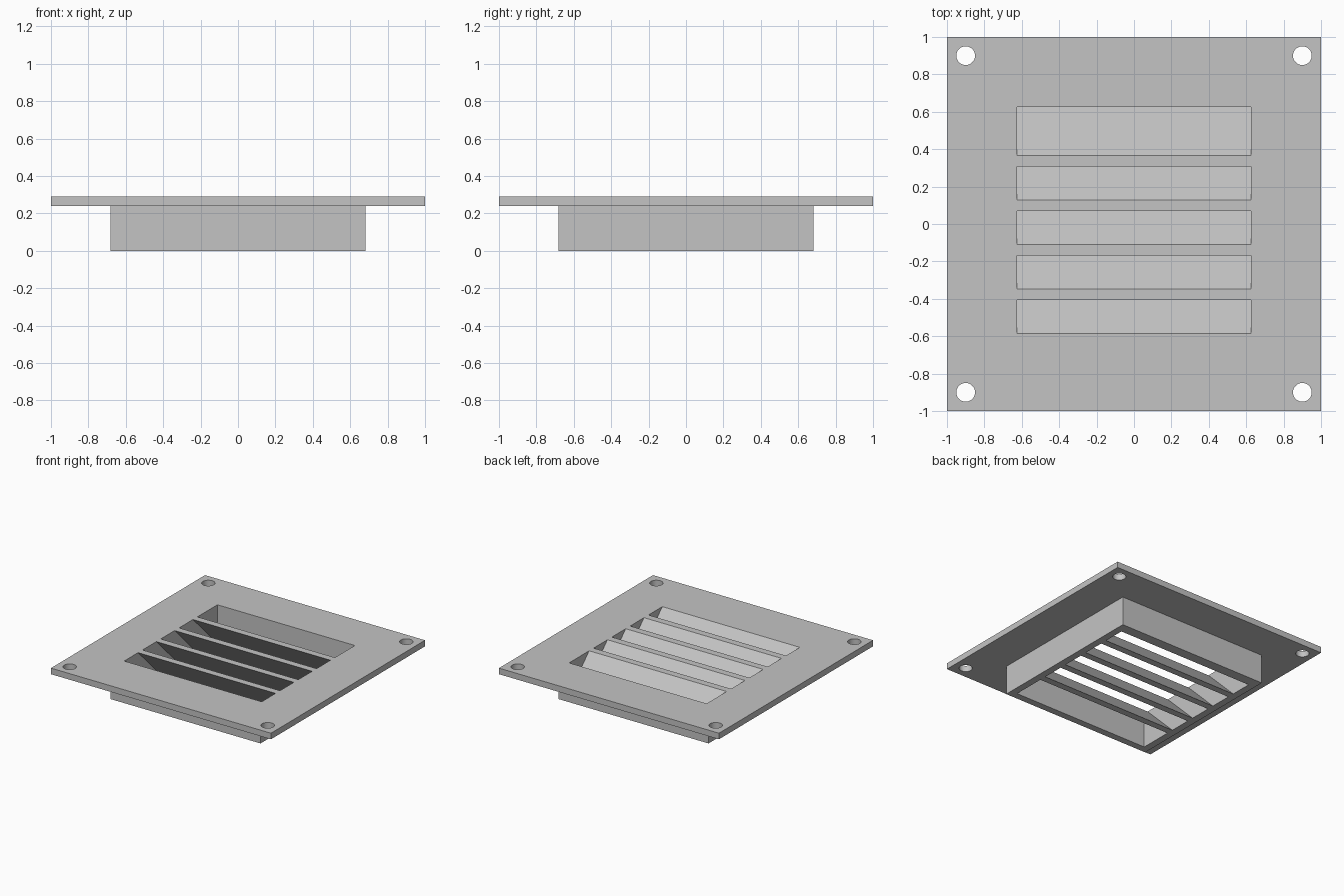
import bpy
import bmesh
from mathutils import Matrix

HEIGHT = 0.29      # overall height
PLATE = 0.05       # flange thickness
DUCT = 0.683       # half width of the duct outside
INNER = 0.625      # half width of the duct inside
PITCH = 0.2375     # spacing of the slats
SLAT = 0.0575      # slat width measured along y
FIRST = -0.585     # upper rear edge of the first slat
OVER = 0.1         # how far cutters reach past the body

if "Cube" in bpy.data.objects:
    bpy.data.objects.remove(bpy.data.objects["Cube"], do_unlink=True)

grey = bpy.data.materials.new("light_grey")
grey.use_nodes = True
colour = (0.55, 0.55, 0.55, 1)
grey.diffuse_color = colour
grey.node_tree.nodes["Principled BSDF"].inputs["Base Color"].default_value = colour


def finish(bm, name):
    bmesh.ops.recalc_face_normals(bm, faces=bm.faces)
    mesh = bpy.data.meshes.new(name)
    bm.to_mesh(mesh)
    bm.free()
    mesh.materials.append(grey)
    obj = bpy.data.objects.new(name, mesh)
    bpy.context.collection.objects.link(obj)
    return obj


def box(name, half, z0, z1):
    bm = bmesh.new()
    bmesh.ops.create_cube(bm, size=1)
    bmesh.ops.scale(bm, vec=(2 * half, 2 * half, z1 - z0), verts=bm.verts)
    bmesh.ops.translate(bm, vec=(0, 0, (z0 + z1) / 2), verts=bm.verts)
    return finish(bm, name)


def prism(name, profile):
    """Extrude a (y, z) profile across the inside of the duct."""
    bm = bmesh.new()
    face = bm.faces.new([bm.verts.new((-INNER, y, z)) for y, z in profile])
    new = bmesh.ops.extrude_face_region(bm, geom=[face])["geom"]
    verts = [g for g in new if isinstance(g, bmesh.types.BMVert)]
    bmesh.ops.translate(bm, vec=(2 * INNER, 0, 0), verts=verts)
    return finish(bm, name)


def combine(target, tool, operation):
    mod = target.modifiers.new(operation.lower(), 'BOOLEAN')
    mod.operation = operation
    mod.solver = 'EXACT'
    mod.object = tool
    bpy.context.view_layer.objects.active = target
    bpy.ops.object.modifier_apply(modifier=mod.name)
    bpy.data.objects.remove(tool, do_unlink=True)


# Flange plate with the square duct below it
vent = box("louvred_vent_cover", 1, HEIGHT - PLATE, HEIGHT)
combine(vent, box("duct", DUCT, 0, HEIGHT - PLATE / 2), 'UNION')

# Slanted slots between the slats, which drop towards the back at 45 degrees
top, bottom = HEIGHT + OVER, -OVER
for i in range(4):
    front = FIRST + i * PITCH
    back = front + PITCH - SLAT
    drop = HEIGHT + OVER
    combine(vent, prism("slot", [(front - OVER, top), (back - OVER, top),
                                 (back + drop, bottom), (front + drop, bottom)]),
            'DIFFERENCE')

# Open wedge below the first slat and above the last one
under = FIRST - SLAT + HEIGHT
combine(vent, prism("front_wedge", [(-INNER, bottom), (under - bottom, bottom),
                                    (-INNER, under + INNER)]), 'DIFFERENCE')
above = FIRST + 4 * PITCH + HEIGHT
combine(vent, prism("back_wedge", [(INNER, top), (above - top, top),
                                   (INNER, above - INNER)]), 'DIFFERENCE')

# Screw holes in the corners
bm = bmesh.new()
for x in (-0.9, 0.9):
    for y in (-0.9, 0.9):
        bmesh.ops.create_cone(bm, cap_ends=True, segments=32, radius1=0.05,
                              radius2=0.05, depth=4 * PLATE,
                              matrix=Matrix.Translation((x, y, HEIGHT - PLATE / 2)))
combine(vent, finish(bm, "screw_holes"), 'DIFFERENCE')

# Smooth hole walls, crisp edges everywhere else
bpy.ops.object.select_all(action='DESELECT')
vent.select_set(True)
bpy.context.view_layer.objects.active = vent
bpy.ops.object.shade_smooth_by_angle()
